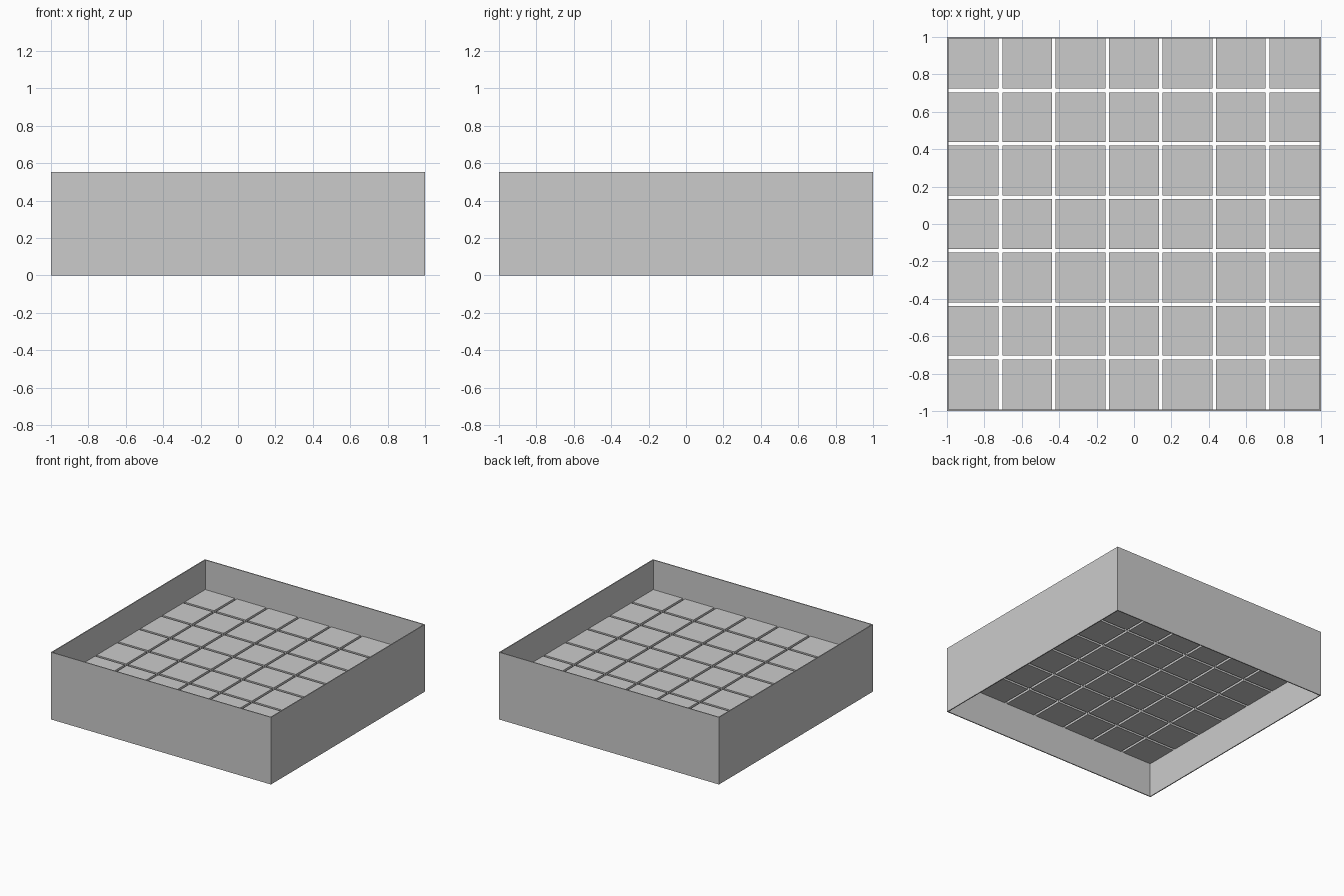
import bpy

if "Cube" in bpy.data.objects:
    bpy.data.objects.remove(bpy.data.objects["Cube"])

HEIGHT = 0.552       # wall height
WALL = 0.008         # wall thickness
N = 7                # tiles per side
GAP = 0.02           # open joint between tiles
Z0, Z1 = 0.283, 0.308  # underside and top of tiles

grey = bpy.data.materials.new("plain_grey")
grey.diffuse_color = (0.6, 0.6, 0.6, 1)
grey.use_nodes = True
grey.node_tree.nodes["Principled BSDF"].inputs["Base Color"].default_value = grey.diffuse_color


def box(name, lo, hi):
    bpy.ops.mesh.primitive_cube_add(size=1, location=[(a + b) / 2 for a, b in zip(lo, hi)])
    ob = bpy.context.object
    ob.name = name
    ob.scale = [b - a for a, b in zip(lo, hi)]
    bpy.ops.object.transform_apply(location=False, rotation=False, scale=True)
    ob.data.materials.append(grey)
    return ob


# Four thin walls forming an open frame
inner = 1 - WALL
box("front_wall", (-1, -1, 0), (1, -inner, HEIGHT))
box("back_wall", (-1, inner, 0), (1, 1, HEIGHT))
box("left_wall", (-1, -inner, 0), (-inner, inner, HEIGHT))
box("right_wall", (inner, -inner, 0), (1, inner, HEIGHT))

# Floor of separate square tiles, the outer ones meeting the walls
pitch = 2 / N


def span(i):
    lo = -inner if i == 0 else -1 + i * pitch + GAP / 2
    hi = inner if i == N - 1 else -1 + (i + 1) * pitch - GAP / 2
    return lo, hi


for i in range(N):
    for j in range(N):
        (x0, x1), (y0, y1) = span(i), span(j)
        box(f"floor_tile_{i}_{j}", (x0, y0, Z0), (x1, y1, Z1))
